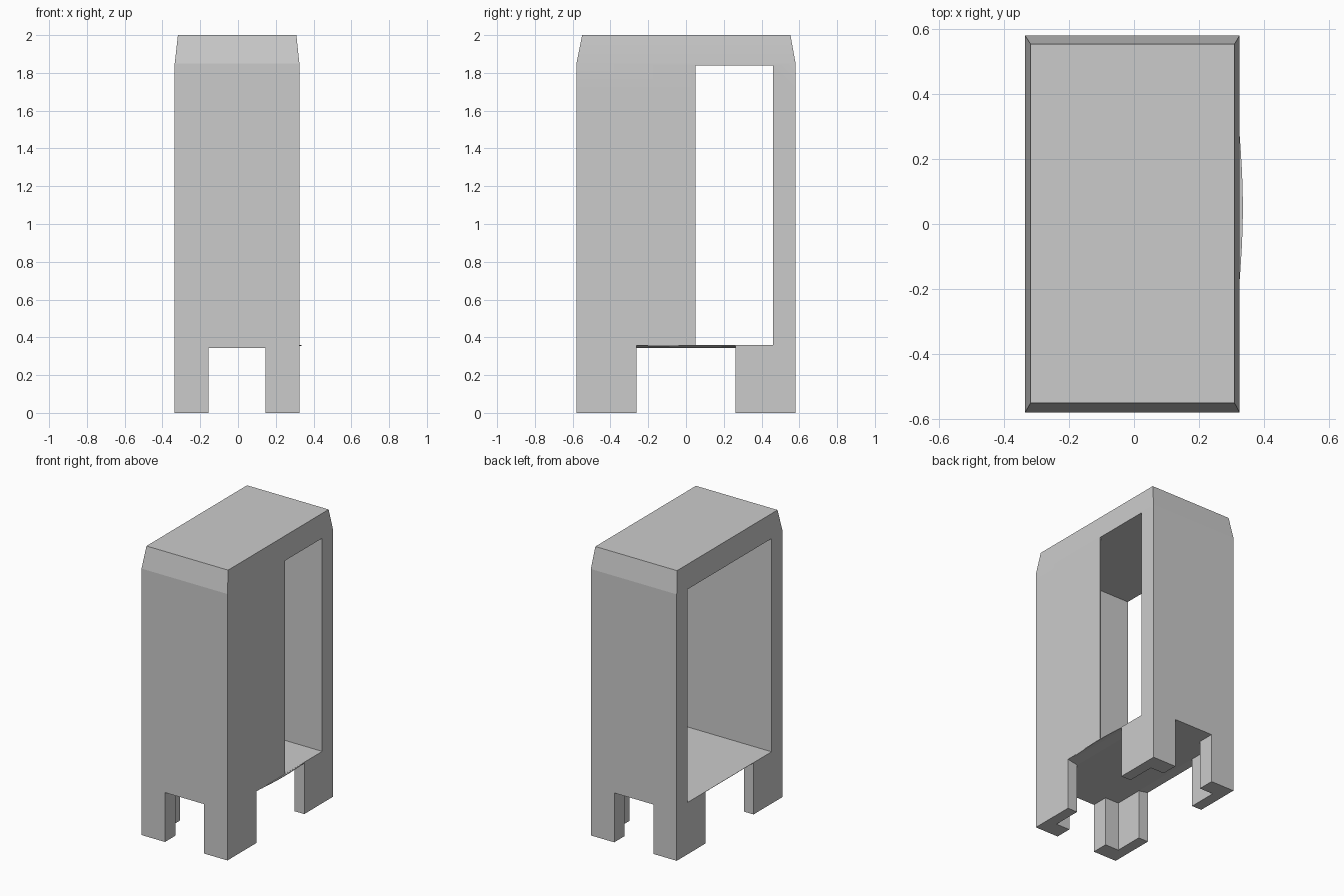
import bpy, bmesh, math

if "Cube" in bpy.data.objects:
    bpy.data.objects.remove(bpy.data.objects["Cube"])

X0, X1, Y = -0.335, 0.325, 0.58      # outer walls
FLOOR, CEIL, UNDER = 0.36, 1.84, 0.343


def make_object(name, bm):
    bmesh.ops.recalc_face_normals(bm, faces=bm.faces)
    me = bpy.data.meshes.new(name)
    bm.to_mesh(me)
    bm.free()
    ob = bpy.data.objects.new(name, me)
    bpy.context.collection.objects.link(ob)
    return ob


def loft(name, rings):
    """Closed solid through equal-length rings of points."""
    bm = bmesh.new()
    loops = [[bm.verts.new(p) for p in r] for r in rings]
    n = len(loops[0])
    for a, b in zip(loops, loops[1:]):
        for i in range(n):
            j = (i + 1) % n
            bm.faces.new((a[i], a[j], b[j], b[i]))
    bm.faces.new(loops[0])
    bm.faces.new(loops[-1])
    return make_object(name, bm)


def rect(x0, x1, y0, y1, z):
    return [(x0, y0, z), (x1, y0, z), (x1, y1, z), (x0, y1, z)]


def box(name, x0, x1, y0, y1, z0, z1):
    return loft(name, [rect(x0, x1, y0, y1, z) for z in (z0, z1)])


def cut(target, cutter):
    cutter.hide_render = True
    mod = target.modifiers.new("cut", 'BOOLEAN')
    mod.operation, mod.solver, mod.object = 'DIFFERENCE', 'EXACT', cutter
    bpy.context.view_layer.objects.active = target
    bpy.ops.object.modifier_apply(modifier=mod.name)
    bpy.data.objects.remove(cutter)


# Cabinet block with sloped top edges
cabinet = loft("cabinet", [
    rect(X0, X1, -Y, Y, 0),
    rect(X0, X1, -Y, Y, 1.72),
    rect(X0, X1, -Y, Y, 1.85),
    rect(X0 + 0.017, X1 - 0.016, -Y + 0.03, Y - 0.027, 2.0)])

# Compartment open on the left, thin panel kept on the right
cut(cabinet, box("compartment", -1, X1 - 0.01, -0.46, 0.46, FLOOR, CEIL))
# Half-width opening on the right
cut(cabinet, box("right_opening", 0.2, 1, 0.05, 0.46, FLOOR, CEIL))
# Hollow underside, leaving L-shaped legs
cut(cabinet, box("underside", X0 + 0.075, X1 - 0.075, -0.465, 0.465, -1, UNDER))
# Gaps between legs at front and back
cut(cabinet, box("front_gap", -0.155, 0.145, -1, 1, -1, UNDER))
# Gaps between legs at the sides, rising towards the outer edge
profile = [(X0 - 0.1, -1), (X1 + 0.1, -1), (X1 + 0.1, 0.358), (X1, 0.358),
           (X1 - 0.075, UNDER), (X0 + 0.075, UNDER), (X0, 0.358), (X0 - 0.1, 0.358)]
cut(cabinet, loft("side_gap", [[(x, y, z) for x, z in profile] for y in (-0.263, 0.263)]))

# Slightly bowed floor lip on the right
arc = [(X1 - 0.002 + 0.012 * math.sin(math.pi * i / 8), -0.2 + 0.5 * i / 8) for i in range(9)]
lip = [(X1 - 0.03, -0.2)] + arc + [(X1 - 0.03, 0.3)]
floor_lip = loft("floor_lip", [[(x, y, z) for x, y in lip] for z in (0.354, FLOOR - 0.001)])

# Soft shading over the sloped top, crisp corners elsewhere
bpy.ops.object.select_all(action='DESELECT')
cabinet.select_set(True)
bpy.context.view_layer.objects.active = cabinet
bpy.ops.object.shade_smooth_by_angle(angle=math.radians(9))
